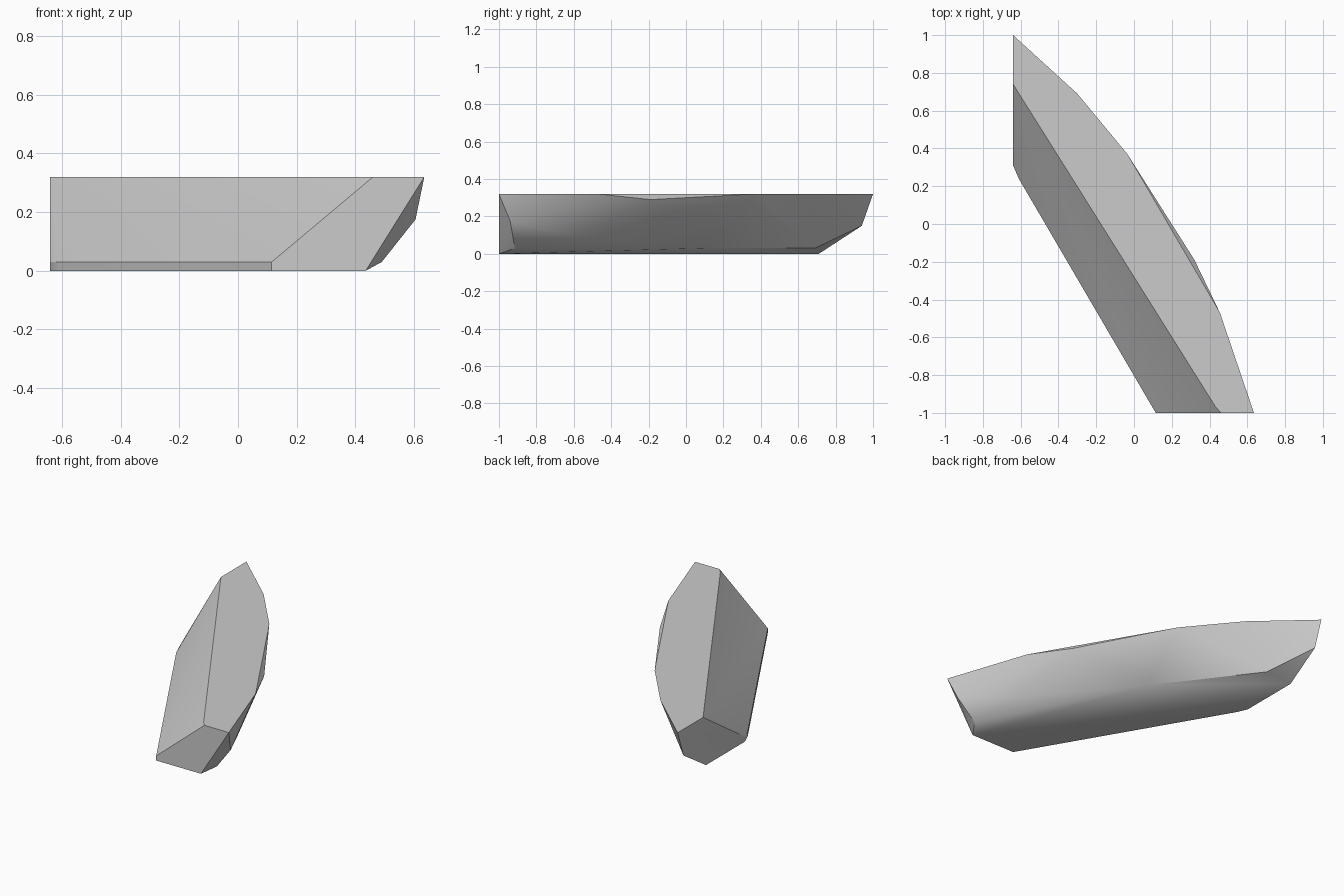
import bpy, bmesh
from math import radians

old = bpy.data.objects.get("Cube")
if old:
    bpy.data.objects.remove(old, do_unlink=True)

# Plain grey stone
grey = bpy.data.materials.new("grey_stone")
grey.use_nodes = True
colour = (0.6, 0.6, 0.6, 1)
grey.diffuse_color = colour
grey.node_tree.nodes["Principled BSDF"].inputs["Base Color"].default_value = colour

HEIGHT, LIP, FRONT, BACK = 0.32, 0.03, -1.0, -0.64

# Flat top outline, bowed on one side and straight on the other
top = [(BACK, 1), (-0.30, 0.69), (-0.035, 0.37), (0.455, -0.47),
       (0.635, FRONT), (0.46, FRONT), (0.43, -0.965), (BACK, 0.74)]
# Straight foot with a low upright lip
foot = [(0.115, FRONT), (-0.61, 0.24), (BACK, 0.31)]
# Far edge of the flat base
base = [(0.435, FRONT), (BACK, 0.71)]
# Lower bulge and chipped corners of the bowed side
bulge = [(0.605, -0.94, 0.175), (0.49, -0.915, LIP), (0.42, -0.60, 0.095),
         (0.32, -0.19, 0.29), (0.045, -0.18, LIP), (-0.02, 0.10, LIP),
         (-0.47, 0.69, LIP), (BACK, 0.94, 0.15)]

points = [(x, y, HEIGHT) for x, y in top]
points += [(x, y, z) for x, y in foot for z in (0, LIP)]
points += [(x, y, 0) for x, y in base] + bulge

# Wrap the points in a faceted skin and merge the flat areas
bm = bmesh.new()
for p in points:
    bm.verts.new(p)
result = bmesh.ops.convex_hull(bm, input=bm.verts[:])
loose = [v for v in bm.verts if not v.link_faces]
bmesh.ops.delete(bm, geom=loose, context="VERTS")
bmesh.ops.dissolve_limit(bm, angle_limit=radians(0.5), verts=bm.verts[:], edges=bm.edges[:])
bmesh.ops.recalc_face_normals(bm, faces=bm.faces[:])

mesh = bpy.data.meshes.new("stone_slab")
bm.to_mesh(mesh)
bm.free()
mesh.materials.append(grey)
slab = bpy.data.objects.new("stone_slab", mesh)
bpy.context.collection.objects.link(slab)

# Soft shading on shallow facets, crisp main edges
bpy.ops.object.select_all(action="DESELECT")
slab.select_set(True)
bpy.context.view_layer.objects.active = slab
bpy.ops.object.shade_smooth_by_angle(angle=radians(30))
